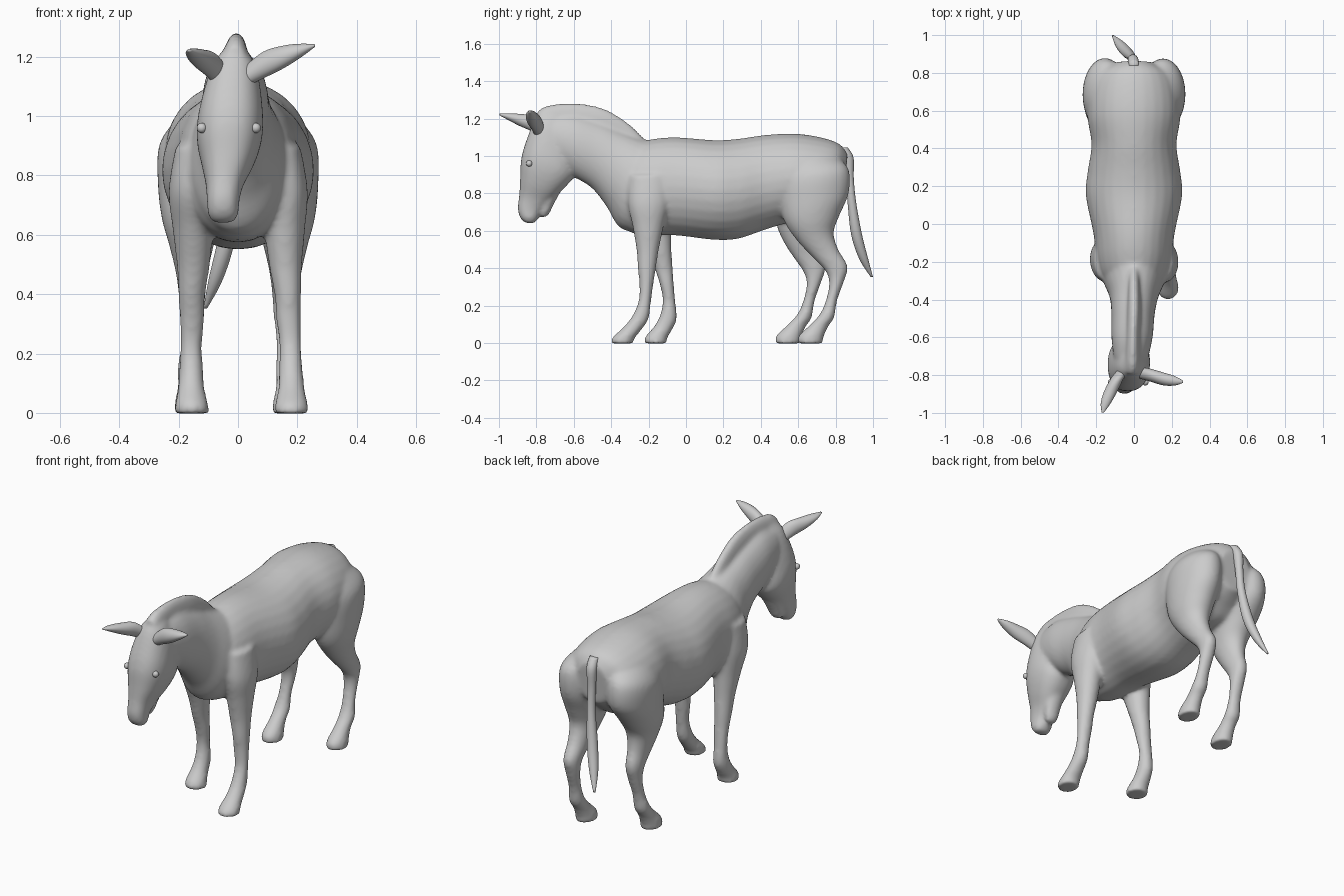
import bpy, bmesh, math
from mathutils import Vector

SIDES, STEPS = 28, 5


def catmull(a, b, c, d, t):
    return 0.5 * (2 * b + (c - a) * t + (2 * a - 5 * b + 4 * c - d) * t * t
                  + (3 * b - a - 3 * c + d) * t ** 3)


def loft(name, rings, power=1.0):
    """Smooth skin through rings of (centre, half axis u, half axis v)."""
    p = [rings[0]] + rings + [rings[-1]]
    fine = []
    for i in range(len(rings) - 1):
        for s in range(STEPS):
            fine.append([catmull(*(p[i + k][j] for k in range(4)), s / STEPS) for j in range(3)])
    fine.append(rings[-1])
    bm = bmesh.new()
    loops = []
    for c, u, v in fine:
        loop = []
        for k in range(SIDES):
            a = 2 * math.pi * k / SIDES
            cs = math.copysign(abs(math.cos(a)) ** power, math.cos(a))
            sn = math.copysign(abs(math.sin(a)) ** power, math.sin(a))
            loop.append(bm.verts.new(c + u * cs + v * sn))
        loops.append(loop)
    for a, b in zip(loops, loops[1:]):
        for k in range(SIDES):
            n = (k + 1) % SIDES
            bm.faces.new((a[k], a[n], b[n], b[k]))
    bm.faces.new(loops[0])
    bm.faces.new(loops[-1])
    bmesh.ops.recalc_face_normals(bm, faces=bm.faces[:])
    me = bpy.data.meshes.new(name)
    bm.to_mesh(me)
    bm.free()
    for f in me.polygons:
        f.use_smooth = True
    ob = bpy.data.objects.new(name, me)
    bpy.context.collection.objects.link(ob)
    return ob


def section(ya, za, yb, zb, x, w):
    """Ring from two outline points in the side view, plus centre x and half width."""
    a, b = Vector((0, ya, za)), Vector((0, yb, zb))
    return ((a + b) / 2 + Vector((x, 0, 0)), (a - b) / 2, Vector((w, 0, 0)))


def profile(name, rows, power=1.0):
    return loft(name, [section(*r) for r in rows], power)


parts = []

# barrel: top point, belly point, x, half width
parts.append(profile("barrel", [
    (-0.33, 0.98, -0.36, 0.70, 0, 0.10), (-0.27, 1.06, -0.31, 0.60, 0, 0.17),
    (-0.18, 1.09, -0.20, 0.575, 0, 0.20), (-0.05, 1.10, -0.05, 0.575, 0, 0.215),
    (0.15, 1.085, 0.15, 0.552, 0, 0.255), (0.28, 1.092, 0.28, 0.558, 0, 0.245),
    (0.42, 1.112, 0.42, 0.605, 0, 0.225), (0.58, 1.12, 0.54, 0.64, 0, 0.245),
    (0.72, 1.10, 0.68, 0.66, 0, 0.235), (0.82, 1.065, 0.76, 0.72, 0, 0.19),
    (0.865, 1.01, 0.84, 0.78, 0, 0.10)]))

# neck and upright mane
parts.append(profile("neck", [
    (-0.08, 1.06, -0.20, 0.60, 0, 0.17), (-0.23, 1.09, -0.345, 0.61, 0, 0.165),
    (-0.34, 1.13, -0.425, 0.73, 0, 0.13), (-0.45, 1.18, -0.50, 0.825, -0.005, 0.115),
    (-0.60, 1.225, -0.585, 0.88, -0.01, 0.11), (-0.72, 1.22, -0.66, 0.92, -0.015, 0.095)]))
parts.append(profile("mane", [
    (-0.23, 1.10, -0.22, 1.00, 0, 0.025), (-0.32, 1.185, -0.34, 1.03, 0, 0.032),
    (-0.45, 1.258, -0.45, 1.08, 0, 0.036), (-0.60, 1.282, -0.60, 1.1, -0.005, 0.038),
    (-0.74, 1.27, -0.70, 1.12, -0.008, 0.042), (-0.80, 1.235, -0.75, 1.10, -0.01, 0.045)]))

# head and chin: face point, jaw point
parts.append(profile("head", [
    (-0.72, 1.24, -0.62, 1.12, -0.01, 0.05), (-0.80, 1.205, -0.60, 1.02, -0.015, 0.085),
    (-0.855, 1.08, -0.60, 0.90, -0.025, 0.11), (-0.882, 0.98, -0.63, 0.85, -0.03, 0.108),
    (-0.887, 0.88, -0.68, 0.80, -0.035, 0.088), (-0.892, 0.79, -0.73, 0.75, -0.045, 0.064),
    (-0.90, 0.72, -0.77, 0.71, -0.05, 0.055), (-0.887, 0.67, -0.795, 0.66, -0.05, 0.05),
    (-0.862, 0.643, -0.815, 0.638, -0.05, 0.032)], 0.85))
parts.append(profile("chin", [
    (-0.76, 0.80, -0.67, 0.81, -0.04, 0.05), (-0.775, 0.74, -0.71, 0.735, -0.045, 0.045),
    (-0.785, 0.69, -0.73, 0.692, -0.05, 0.036), (-0.775, 0.67, -0.75, 0.672, -0.05, 0.02)]))

# legs: front point, back point, x, half width; the left pair is mirrored in another stride
FRONT = [
    (-0.30, 0.90, -0.08, 0.90, 0.15, 0.06), (-0.31, 0.75, -0.09, 0.75, 0.163, 0.072),
    (-0.285, 0.62, -0.12, 0.62, 0.158, 0.068), (-0.265, 0.50, -0.145, 0.50, 0.16, 0.056),
    (-0.258, 0.40, -0.162, 0.39, 0.168, 0.045), (-0.25, 0.32, -0.175, 0.31, 0.17, 0.042),
    (-0.253, 0.23, -0.187, 0.22, 0.176, 0.037), (-0.285, 0.15, -0.20, 0.13, 0.178, 0.041),
    (-0.33, 0.09, -0.235, 0.075, 0.18, 0.045), (-0.393, 0.03, -0.275, 0.025, 0.18, 0.056),
    (-0.40, -0.002, -0.28, -0.002, 0.18, 0.058)]
HIND = [
    (0.52, 1.00, 0.80, 1.00, 0.12, 0.08), (0.50, 0.88, 0.87, 0.93, 0.15, 0.115),
    (0.50, 0.75, 0.87, 0.80, 0.155, 0.116), (0.53, 0.64, 0.82, 0.68, 0.16, 0.10),
    (0.60, 0.54, 0.79, 0.59, 0.16, 0.075), (0.68, 0.455, 0.815, 0.50, 0.16, 0.055),
    (0.745, 0.385, 0.865, 0.41, 0.16, 0.045), (0.765, 0.32, 0.845, 0.33, 0.16, 0.040),
    (0.748, 0.23, 0.808, 0.225, 0.165, 0.036), (0.715, 0.155, 0.792, 0.135, 0.17, 0.043),
    (0.66, 0.095, 0.762, 0.09, 0.17, 0.042), (0.602, 0.04, 0.737, 0.035, 0.17, 0.052),
    (0.597, -0.002, 0.73, -0.002, 0.17, 0.055)]


def other_side(rows, stride, span, inset):
    out = []
    for ya, za, yb, zb, x, w in rows:
        k = lambda z: stride * max(0, min(1, (0.8 - z) / span))
        t = max(0, min(1, (0.8 - za) / 0.8))
        out.append((ya + k(za), za, yb + k(zb), zb, -x + inset * t, w))
    return out


parts.append(profile("front_leg_right", FRONT))
parts.append(profile("front_leg_left", other_side(FRONT, 0.18, 0.8, 0.025)))
parts.append(profile("hind_leg_right", HIND))
parts.append(profile("hind_leg_left", other_side(HIND, -0.12, 0.4, 0.01)))

# fuse the body into one smooth skin
bpy.ops.object.select_all(action='DESELECT')
for o in parts:
    o.select_set(True)
body = parts[0]
bpy.context.view_layer.objects.active = body
bpy.ops.object.join()
body.name = "donkey_body"
m = body.modifiers.new("fuse", 'REMESH')
m.mode, m.voxel_size, m.use_smooth_shade = 'VOXEL', 0.011, True
m = body.modifiers.new("soften", 'SMOOTH')
m.factor, m.iterations = 0.5, 10
for n in ("fuse", "soften"):
    bpy.ops.object.modifier_apply(modifier=n)


def limb(name, rows):
    """Rows of centre x, y, z, then two half-axis sizes; first axis set by row format."""
    return rows


# ears: one turned forward, one out to the side (x, y, z, height, thickness)
def ear(name, rows, across):
    return loft(name, [(Vector(r[:3]), Vector((0, 0, r[3])), Vector(across) * r[4]) for r in rows])


ear("ear_right", [
    (0.02, -0.785, 1.13, 0.035, 0.03), (0.085, -0.80, 1.172, 0.045, 0.034),
    (0.155, -0.82, 1.20, 0.038, 0.034), (0.215, -0.83, 1.222, 0.022, 0.025),
    (0.26, -0.835, 1.238, 0.004, 0.006)], (0, 1, 0))
ear("ear_left", [
    (-0.055, -0.77, 1.13, 0.035, 0.03), (-0.09, -0.82, 1.172, 0.042, 0.034),
    (-0.125, -0.89, 1.193, 0.032, 0.035), (-0.15, -0.95, 1.21, 0.018, 0.026),
    (-0.165, -0.998, 1.222, 0.004, 0.006)], (1, 0, 0))

# tail hanging from the rump (x, y, z, radius)
TAIL = [(0, 0.84, 1.045, 0.025), (-0.005, 0.868, 0.99, 0.028), (-0.01, 0.875, 0.88, 0.022),
        (-0.015, 0.887, 0.75, 0.023), (-0.04, 0.912, 0.58, 0.029),
        (-0.075, 0.95, 0.45, 0.024), (-0.11, 0.994, 0.352, 0.006)]
loft("tail", [(Vector(r[:3]), Vector((0, r[3], 0)), Vector((r[3], 0, 0))) for r in TAIL])

# eyes
for side, x in (("left", -0.122), ("right", 0.06)):
    bpy.ops.mesh.primitive_uv_sphere_add(segments=16, ring_count=10, radius=0.017,
                                         location=(x, -0.838, 0.96))
    bpy.context.object.name = "eye_" + side
    bpy.ops.object.shade_smooth()
